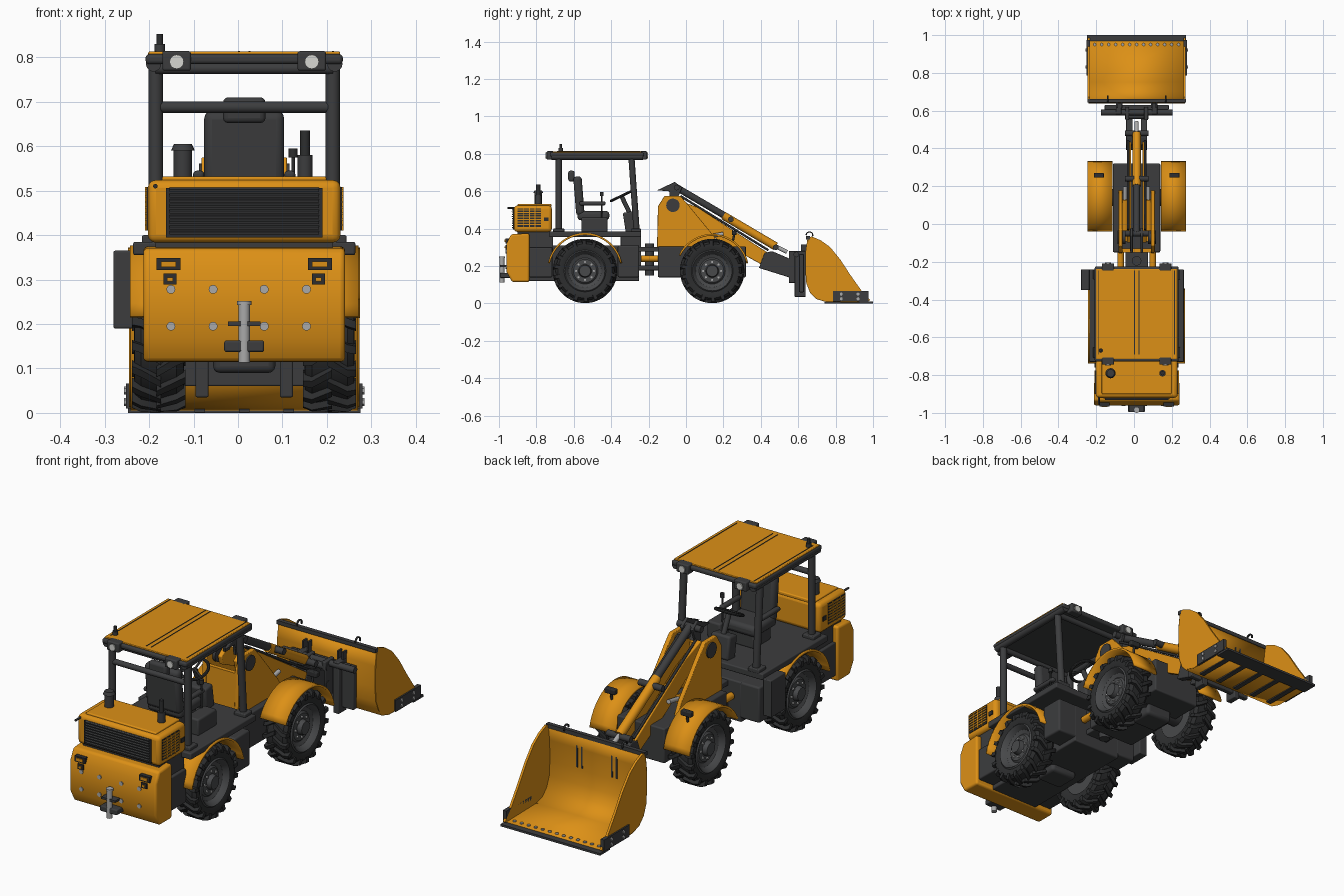
import bpy, bmesh, math
from mathutils import Vector

if "Cube" in bpy.data.objects:
    bpy.data.objects.remove(bpy.data.objects["Cube"])

def material(name, *rgb):
    m = bpy.data.materials.new(name)
    m.use_nodes = True
    m.diffuse_color = (*rgb, 1)
    m.node_tree.nodes["Principled BSDF"].inputs["Base Color"].default_value = (*rgb, 1)
    return m

ORANGE = material("machine orange", 0.72, 0.28, 0.008)
DARK = material("frame charcoal", 0.045, 0.046, 0.048)
BLACK = material("rubber black", 0.026, 0.027, 0.028)
RIM = material("rim grey", 0.065, 0.067, 0.07)
STEEL = material("bare steel", 0.4, 0.4, 0.4)
LAMP = material("lamp glass", 0.68, 0.68, 0.65)
made = []

def finish(name, bm, mat, bevel=0.0, solid=0.0):
    bmesh.ops.recalc_face_normals(bm, faces=bm.faces)
    me = bpy.data.meshes.new(name)
    bm.to_mesh(me)
    bm.free()
    me.materials.append(mat)
    ob = bpy.data.objects.new(name, me)
    bpy.context.collection.objects.link(ob)
    if solid:
        mod = ob.modifiers.new("thickness", "SOLIDIFY")
        mod.thickness, mod.offset = solid, 0
    if bevel:
        mod = ob.modifiers.new("rounding", "BEVEL")
        mod.width, mod.segments = bevel, 3
    made.append(ob)
    return ob

def box(name, mat, x, y, z, bevel=0.0, tilt=0.0):
    """Box from (min, max) ranges, tilted about x."""
    bm = bmesh.new()
    bmesh.ops.create_cube(bm, size=1)
    for v in bm.verts:
        v.co = Vector(v.co[i] * (r[1] - r[0]) for i, r in enumerate((x, y, z)))
    ob = finish(name, bm, mat, bevel)
    ob.location = [(r[0] + r[1]) / 2 for r in (x, y, z)]
    ob.rotation_euler.x = tilt
    return ob

def both(name, mat, x, y, z, bevel=0.0, tilt=0.0):
    box("left_" + name, mat, x, y, z, bevel, tilt)
    box("right_" + name, mat, (-x[1], -x[0]), y, z, bevel, tilt)

def rod(name, mat, a, b, r, r2=None, seg=20):
    a, b = Vector(a), Vector(b)
    bm = bmesh.new()
    bmesh.ops.create_cone(bm, cap_ends=True, segments=seg, radius1=r,
                          radius2=r if r2 is None else r2, depth=(b - a).length)
    ob = finish(name, bm, mat)
    ob.location = (a + b) / 2
    ob.rotation_euler = (b - a).to_track_quat("Z", "Y").to_euler()
    return ob

def prism(name, mat, profile, x0, x1, bevel=0.0):
    bm = bmesh.new()
    f = bm.faces.new([bm.verts.new((x0, y, z)) for y, z in profile])
    ext = bmesh.ops.extrude_face_region(bm, geom=[f])["geom"]
    bmesh.ops.translate(bm, vec=(x1 - x0, 0, 0), verts=[v for v in ext if isinstance(v, bmesh.types.BMVert)])
    return finish(name, bm, mat, bevel)

def ribbon(name, mat, path, x0, x1, thick):
    bm = bmesh.new()
    rows = [[bm.verts.new((x, y, z)) for x in (x0, x1)] for y, z in path]
    for p, q in zip(rows, rows[1:]):
        bm.faces.new((p[0], p[1], q[1], q[0]))
    return finish(name, bm, mat, solid=thick)

def lathe(bm, profile, steps=40):
    vs = [bm.verts.new((x, 0, r)) for x, r in profile]
    es = [bm.edges.new(p) for p in zip(vs, vs[1:])]
    bmesh.ops.spin(bm, geom=vs + es, axis=(1, 0, 0), cent=(0, 0, 0), steps=steps, angle=math.tau)
    bmesh.ops.remove_doubles(bm, verts=bm.verts, dist=1e-5)

# Wheels: carcass with chevron lugs, dished rim, hub bolts
def wheel(name, x, y):
    at, turn = Vector((x, y, 0.174)), 0 if x > 0 else math.pi
    bm = bmesh.new()
    lathe(bm, [(-.045, .1), (-.056, .125), (-.055, .145), (-.04, .157), (.04, .157), (.055, .145), (.056, .125), (.045, .1)])
    for i in range(36):
        s, a0 = (1, -1)[i % 2], i * math.tau / 36
        ring = []
        for u, lo, hi, lead in ((-.005, .15, .172, .17), (.04, .15, .172, 0), (.06, .135, .163, -.03)):
            for r, w in ((lo, -.07), (hi, -.055), (hi, .055), (lo, .07)):
                a = a0 + lead + w
                ring.append(bm.verts.new((s * u, r * math.sin(a), r * math.cos(a))))
        bm.faces.new(ring[:4])
        bm.faces.new(ring[8:])
        for k in (0, 4):
            for j in range(4):
                n = (j + 1) % 4
                bm.faces.new((ring[k + j], ring[k + n], ring[k + 4 + n], ring[k + 4 + j]))
    tyre = finish(name + "_tyre", bm, BLACK)
    bm = bmesh.new()
    lathe(bm, [(-.04, 0), (-.04, .105), (.05, .112), (.056, .106), (.05, .1), (.03, .088), (.022, .07),
               (.03, .062), (.03, .035), (.052, .03), (.052, 0)])
    rim = finish(name + "_rim", bm, RIM)
    for ob in (tyre, rim):
        ob.location, ob.rotation_euler.z = at, turn
    s = 1 if x > 0 else -1
    for i in range(8):
        a = i * math.tau / 8
        p = at + Vector((s * .028, .048 * math.cos(a), .048 * math.sin(a)))
        rod(name + "_bolt", STEEL, p, p + Vector((s * .01, 0, 0)), .006, seg=6)

def arc(cy, cz, r, a0, a1, n=18):
    return [(cy + r * math.cos(math.radians(a0 + (a1 - a0) * i / n)),
             cz + r * math.sin(math.radians(a0 + (a1 - a0) * i / n))) for i in range(n + 1)]

for side, s in (("left", 1), ("right", -1)):
    wheel(side + "_rear_wheel", s * .192, -.54)
    wheel(side + "_front_wheel", s * .192, .14)
    ribbon(side + "_rear_fender", ORANGE, arc(-.54, .175, .197, 12, 168), s * .13, s * .257, .01)
    ribbon(side + "_front_fender", ORANGE, arc(.14, .175, .192, 12, 155), s * .128, s * .261, .01)
for nm, y in (("rear", -.54), ("front", .14)):
    rod(nm + "_axle", DARK, (-.16, y, .174), (.16, y, .174), .045)
    box(nm + "_axle_housing", DARK, (-.07, .07), (y - .06, y + .06), (.09, .2), .015)

# Rear chassis, cab floor, steps
box("rear_chassis", DARK, (-.13, .13), (-.86, -.25), (.12, .31), .006)
both("side_tank", DARK, (.12, .225), (-.365, -.25), (.14, .31), .008)
both("rear_side_box", DARK, (.12, .215), (-.84, -.715), (.14, .3), .006)
box("engine_base", DARK, (-.2, .2), (-.9, -.71), (.28, .385))
box("cab_floor", DARK, (-.25, .25), (-.73, -.24), (.355, .385), .005)
box("step_box", DARK, (-.294, -.25), (-.35, -.24), (.19, .365), .004)

# Counterweight with bolts, tail lights and tow hitch
prism("counterweight", ORANGE, [(-.96, .32), (-.935, .37), (-.838, .375), (-.838, .115), (-.93, .115), (-.96, .17)], -.227, .227, .01)
for x in (-.165, -.07, .045, .14):
    for z in (.195, .278):
        rod("counterweight_bolt", STEEL, (x, -.95, z), (x, -.964, z), .01, seg=12)
both("tail_lamp_frame", BLACK, (.143, .197), (-.966, -.93), (.321, .348))
both("tail_lamp", ORANGE, (.153, .187), (-.97, -.93), (.328, .341))
both("reflector_frame", BLACK, (.152, .182), (-.966, -.93), (.289, .314))
both("reflector", ORANGE, (.16, .174), (-.97, -.93), (.296, .305))
box("hitch_upper_plate", DARK, (-.037, .037), (-.995, -.94), (.196, .206))
box("hitch_lower_plate", DARK, (-.045, .045), (-.995, -.94), (.137, .163), .005)
rod("hitch_pin", STEEL, (0, -.984, .113), (0, -.984, .25), .013)
rod("hitch_pin_head", STEEL, (0, -.984, .243), (0, -.984, .252), .016)

# Engine hood with louvred grilles
box("hood", ORANGE, (-.217, .217), (-.92, -.717), (.383, .524), .018)
box("hood_lid", ORANGE, (-.185, .185), (-.9, -.72), (.515, .532), .005)
box("rear_grille", BLACK, (-.176, .176), (-.925, -.9), (.395, .506))
for i in range(9):
    z = .403 + i * .012
    box("grille_slat", DARK, (-.168, .168), (-.931, -.92), (z, z + .006), tilt=.4)
both("side_grille", BLACK, (.2, .22), (-.9, -.775), (.41, .508))
for i in range(7):
    z = .42 + i * .013
    both("side_grille_bar", ORANGE, (.2, .223), (-.9, -.775), (z, z + .005))
for y in (-.87, -.84, -.81):
    both("side_grille_post", ORANGE, (.2, .223), (y, y + .005), (.41, .508))
both("hood_latch", BLACK, (.2, .222), (-.76, -.735), (.44, .46))
rod("air_intake", DARK, (-.138, -.79, .52), (-.138, -.79, .59), .021)
rod("air_intake_cap", DARK, (-.138, -.79, .59), (-.138, -.79, .605), .027, .02)
rod("exhaust_base", DARK, (.137, -.79, .52), (.137, -.79, .58), .017)
rod("exhaust_pipe", BLACK, (.137, -.79, .58), (.137, -.79, .635), .011)
rod("hood_rod", BLACK, (-.2, -.955, .51), (-.2, -.85, .51), .005)

# Roll-over frame and roof
for s in (-1, 1):
    rod("rear_post", DARK, (s * .199, -.68, .36), (s * .199, -.68, .785), .0165)
    rod("front_post", DARK, (s * .199, -.262, .36), (s * .199, -.292, .785), .0165)
    rod("roof_rail", DARK, (s * .204, -.72, .785), (s * .204, -.23, .785), .017)
both("post_foot", DARK, (.17, .23), (-.71, -.65), (.38, .4), .004)
both("post_foot_front", DARK, (.17, .23), (-.295, -.24), (.38, .4), .004)
for nm, y, z in (("rear", -.69, .775), ("front", -.285, .775), ("middle", -.68, .688)):
    rod(nm + "_cross_bar", DARK, (-.2, y, z), (.2, y, z), .013)
box("roof_rim", DARK, (-.222, .222), (-.728, -.225), (.785, .807), .008)
box("roof_panel", ORANGE, (-.216, .216), (-.715, -.238), (.795, .813), .003)
for x in (-.2, -.012, .012, .2):
    box("roof_seam", BLACK, (x - .002, x + .002), (-.69, -.245), (.81, .8145))
for nm, y, d in (("rear", -.725, -1), ("front", -.228, 1)):
    for x in (-.152, .152):
        box(nm + "_lamp_box", DARK, (x - .032, x + .032), (y - .02, y + .02), (.77, .814), .005)
        rod(nm + "_lamp", LAMP, (x, y, .79), (x, y + d * .025, .79), .016)
rod("beacon_base", DARK, (-.19, -.67, .81), (-.19, -.67, .83), .012)
rod("beacon", BLACK, (-.19, -.67, .83), (-.19, -.67, .852), .007)

# Seat, steering and levers
box("seat_pedestal", DARK, (-.07, .07), (-.56, -.43), (.38, .45), .01)
box("seat_cushion", DARK, (-.09, .09), (-.58, -.41), (.445, .495), .018)
box("seat_back", DARK, (-.09, .09), (-.595, -.55), (.47, .68), .018, .08)
box("headrest", DARK, (-.048, .048), (-.63, -.595), (.652, .71), .012)
both("armrest", DARK, (.09, .115), (-.57, -.43), (.525, .545), .008)
box("steering_console", DARK, (-.05, .05), (-.33, -.27), (.38, .49), .01, .15)
rod("steering_column", DARK, (0, -.3, .48), (0, -.345, .575), .012)
bm = bmesh.new()
lathe(bm, [(.007 * math.cos(i * math.tau / 8), .062 + .007 * math.sin(i * math.tau / 8)) for i in range(9)], 32)
rim = finish("steering_wheel", bm, BLACK)
rim.rotation_euler = Vector((0, -.43, .9)).to_track_quat("X", "Z").to_euler()
rim.location = (0, -.345, .575)
for a in (0, 1, 2):
    d = a * math.tau / 3
    rod("steering_spoke", BLACK, (0, -.345, .575), (.06 * math.sin(d), -.345 + .054 * math.cos(d), .575 + .026 * math.cos(d)), .005)
rod("lever", BLACK, (.11, -.45, .385), (.11, -.45, .58), .004)
rod("lever_knob", BLACK, (.11, -.45, .575), (.11, -.45, .595), .01)
box("lever_console", DARK, (.1, .17), (-.56, -.42), (.38, .46), .008)

# Articulation joint with steering cylinders
for z in (.19, .29):
    box("joint_plate", DARK, (-.06, .06), (-.27, -.12), (z - .013, z + .013), .004)
rod("joint_pin", DARK, (0, -.195, .15), (0, -.195, .32), .025)
for s in (-1, 1):
    rod("steering_cylinder", ORANGE, (s * .085, -.24, .24), (s * .085, -.13, .24), .017)

# Front chassis and loader tower
box("front_chassis", DARK, (-.125, .125), (-.15, .32), (.14, .305), .006)
tower = [(-.155, .3), (-.15, .52), (-.115, .575), (-.03, .575), (.01, .53), (.15, .36), (.18, .3)]
for s in (-1, 1):
    prism("tower_plate", ORANGE, tower, s * .075, s * .096, .003)
    rod("tower_pivot", DARK, (s * .06, -.07, .525), (s * .102, -.07, .525), .036)
    rod("lift_cylinder", ORANGE, (s * .062, -.09, .32), (s * .062, .13, .36), .02)
    rod("lift_piston", STEEL, (s * .062, .13, .36), (s * .062, .2, .373), .01)
    rod("work_lamp_stalk", BLACK, (s * .2, .25, .33), (s * .2, .26, .38), .006)
    box("work_lamp", BLACK, (s * .2 - .027, s * .2 + .027), (.245, .27), (.365, .39), .004)
box("tower_back", ORANGE, (-.08, .08), (-.15, -.13), (.3, .5))

# Boom, tilt linkage and elbow
boom = [(-.1, .53), (-.06, .56), (.06, .515), (.44, .27), (.41, .205), (.2, .32), (.02, .44), (-.09, .49)]
for s in (-1, 1):
    prism("boom_arm", ORANGE, boom, s * .03, s * .052, .004)
    prism("boom_elbow", DARK, [(.42, .27), (.46, .28), (.6, .22), (.6, .13), (.55, .14), (.39, .19)], s * .022, s * .056, .004)
    prism("tilt_lever", DARK, [(-.155, .605), (-.06, .65), (-.02, .62), (-.05, .55), (-.085, .55), (-.09, .6)], s * .02, s * .034, .003)
rod("tilt_cylinder", ORANGE, (0, .2, .47), (0, .48, .305), .022)
rod("tilt_link", DARK, (0, -.05, .62), (0, .24, .45), .018)
rod("tilt_piston", STEEL, (0, .47, .31), (0, .54, .275), .011)
for y, z in ((-.05, .62), (.24, .45), (.48, .3), (.57, .25), (.57, .17)):
    rod("linkage_pin", DARK, (-.062, y, z), (.062, y, z), .015)
for x in (-.045, .045):
    rod("hydraulic_hose", BLACK, (x, -.03, .575), (x, .44, .285), .006)

# Quick coupler
box("coupler_plate", DARK, (-.17, .17), (.605, .63), (.06, .265), .004)
rod("coupler_bar", DARK, (-.19, .59, .262), (.19, .59, .262), .015)
both("coupler_rib", DARK, (.04, .06), (.55, .62), (.11, .28), .004)
both("coupler_hook", DARK, (.08, .11), (.58, .64), (.035, .28), .004)

# Bucket: curved shell, cheeks, cutting edge, wear plates
back = [(.655, .352), (.645, .28), (.643, .18), (.648, .11), (.668, .06), (.7, .028), (.75, .013), (.97, .009)]
ribbon("bucket_shell", ORANGE, back, -.256, .256, .01)
cheek = back + [(.985, .018), (.94, .066), (.877, .155), (.825, .235), (.77, .302), (.72, .338), (.672, .358)]
for s in (-1, 1):
    prism("bucket_cheek", ORANGE, cheek, s * .248, s * .259)
    box("cheek_wear_plate", DARK, (s * .257 - .009, s * .257 + .009), (.785, .975), (.01, .066))
    for y in (.83, .92):
        for z in (.025, .05):
            rod("cheek_bolt", STEEL, (s * .26, y, z), (s * .271, y, z), .009, seg=6)
    ribbon("bucket_lift_hook", BLACK, arc(.66, .365, .018, -20, 180, 8), s * .15, s * .157, .006)
box("bucket_top_lip", DARK, (-.26, .26), (.642, .662), (.342, .36))
box("cutting_edge", DARK, (-.262, .262), (.925, 1), (0, .01))
for i in range(13):
    x = (i - 6) * .037
    rod("edge_bolt", STEEL, (x, .95, .008), (x, .95, .018), .008, seg=8)
for x in (-.2, -.1, 0, .1, .2):
    box("bucket_skid", DARK, (x - .012, x + .012), (.74, .93), (.001, .009))
for x in (.075, .1):
    both("bucket_back_rib", DARK, (x, x + .008), (.615, .652), (.19, .315))

# Centre the machine and smooth rounded surfaces
bpy.ops.object.select_all(action="DESELECT")
for ob in made:
    ob.location.x += .014
    ob.select_set(True)
bpy.context.view_layer.objects.active = made[0]
bpy.ops.object.shade_smooth_by_angle(angle=math.radians(35))
